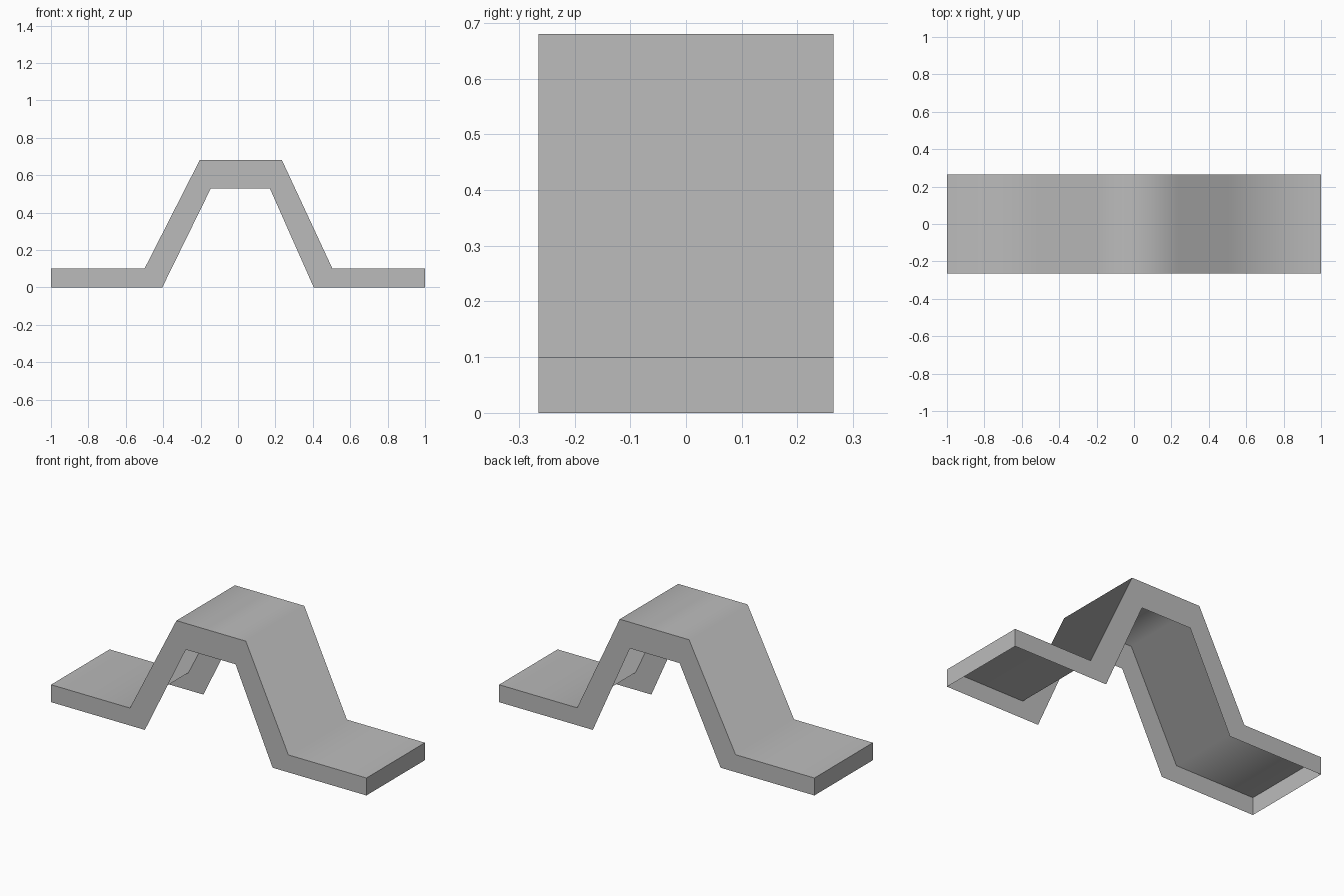
import bpy

cube = bpy.data.objects.get("Cube")
if cube:
    bpy.data.objects.remove(cube, do_unlink=True)

HALF_DEPTH = 0.265

# Upper and lower outlines of the ramp, left to right
upper = [(-1, 0.10), (-0.50, 0.10), (-0.205, 0.68), (0.235, 0.68), (0.505, 0.10), (1, 0.10)]
lower = [(-1, 0), (-0.405, 0), (-0.145, 0.53), (0.17, 0.53), (0.405, 0), (1, 0)]

grey = bpy.data.materials.new("plain grey")
grey.use_nodes = True
colour = (0.5, 0.5, 0.5, 1)
grey.diffuse_color = colour
grey.node_tree.nodes["Principled BSDF"].inputs["Base Color"].default_value = colour


def ribbon(name, first, second, smooth=False):
    """Bridge two rows of points with a strip of quads."""
    n = len(first)
    faces = [(i, i + 1, n + i + 1, n + i) for i in range(n - 1)]
    mesh = bpy.data.meshes.new(name)
    mesh.from_pydata(first + second, [], faces)
    mesh.materials.append(grey)
    for face in mesh.polygons:
        face.use_smooth = smooth
    mesh.update()
    obj = bpy.data.objects.new(name, mesh)
    bpy.context.collection.objects.link(obj)
    return obj


def row(points, y):
    return [(x, y, z) for x, z in points]


# Walking surface, softly shaded along its bends; the underside stays open
ribbon("ramp_surface", row(upper, -HALF_DEPTH), row(upper, HALF_DEPTH), smooth=True)

# Side walls
ribbon("front_wall", row(lower, -HALF_DEPTH), row(upper, -HALF_DEPTH))
ribbon("back_wall", row(upper, HALF_DEPTH), row(lower, HALF_DEPTH))

# End walls
for name, index, side in (("left_end_wall", -1, 1), ("right_end_wall", 0, -1)):
    (x, top), (_, bottom) = upper[index], lower[index]
    y = side * HALF_DEPTH
    ribbon(name, [(x, -y, bottom), (x, y, bottom)], [(x, -y, top), (x, y, top)])
